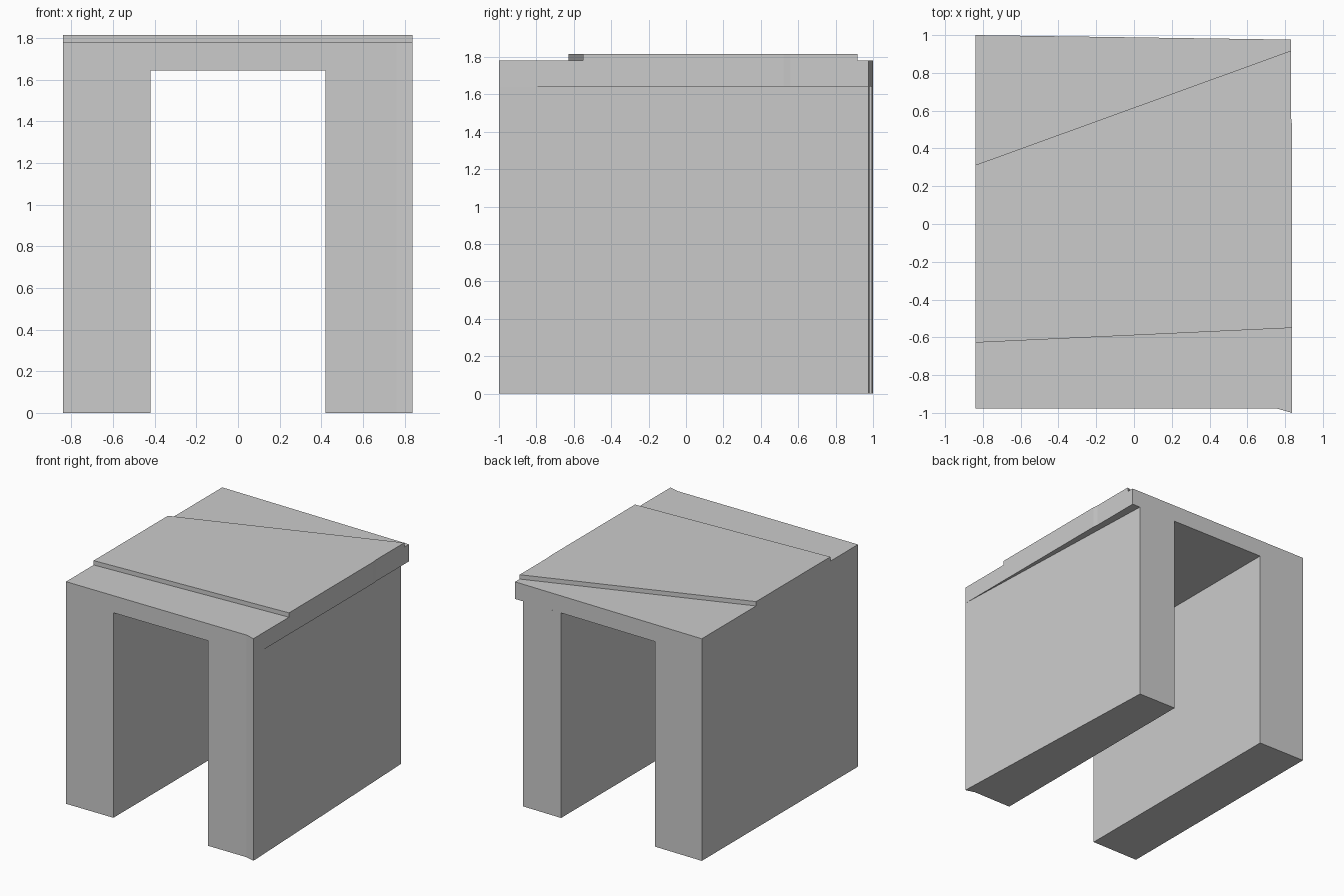
import bpy
import bmesh

if "Cube" in bpy.data.objects:
    bpy.data.objects.remove(bpy.data.objects["Cube"])


def prism(name, outline, z0, z1):
    """Extrude a counter-clockwise plan outline from z0 to z1."""
    bm = bmesh.new()
    face = bm.faces.new([bm.verts.new((x, y, z0)) for x, y in outline])
    top = bmesh.ops.extrude_face_region(bm, geom=[face], use_keep_orig=True)
    verts = [g for g in top["geom"] if isinstance(g, bmesh.types.BMVert)]
    bmesh.ops.translate(bm, verts=verts, vec=(0, 0, z1 - z0))
    bmesh.ops.recalc_face_normals(bm, faces=bm.faces)
    mesh = bpy.data.meshes.new(name)
    bm.to_mesh(mesh)
    bm.free()
    obj = bpy.data.objects.new(name, mesh)
    bpy.context.collection.objects.link(obj)
    return obj


SPAN, DECK, TOP = 1.643, 1.78, 1.815
L, R, IN = -0.84, 0.837, 0.42   # outer sides and half opening

# Left wall, a plain block with a slightly skewed back
prism("left_wall", [(L, -0.978), (-IN, -0.978), (-IN, 0.994), (L, 1.0)], 0, SPAN)

# Right wall, tapering towards the back with a flared front corner
prism("right_wall", [(IN, -0.978), (0.76, -0.978), (R, -1.0),
                     (0.76, 0.977), (IN, 0.982)], 0, SPAN)

# Deck spanning both walls, overhanging the right wall at the back
prism("deck", [(L, -0.978), (0.76, -0.978), (R, -1.0), (R, 0.52),
               (0.832, 0.56), (0.832, 0.976), (L, 1.0)], SPAN, DECK)

# Raised skewed roadway on the deck
prism("roadway", [(L, -0.628), (R, -0.55), (R, 0.52), (0.832, 0.56),
                  (0.832, 0.918), (L, 0.312)], DECK, TOP)
